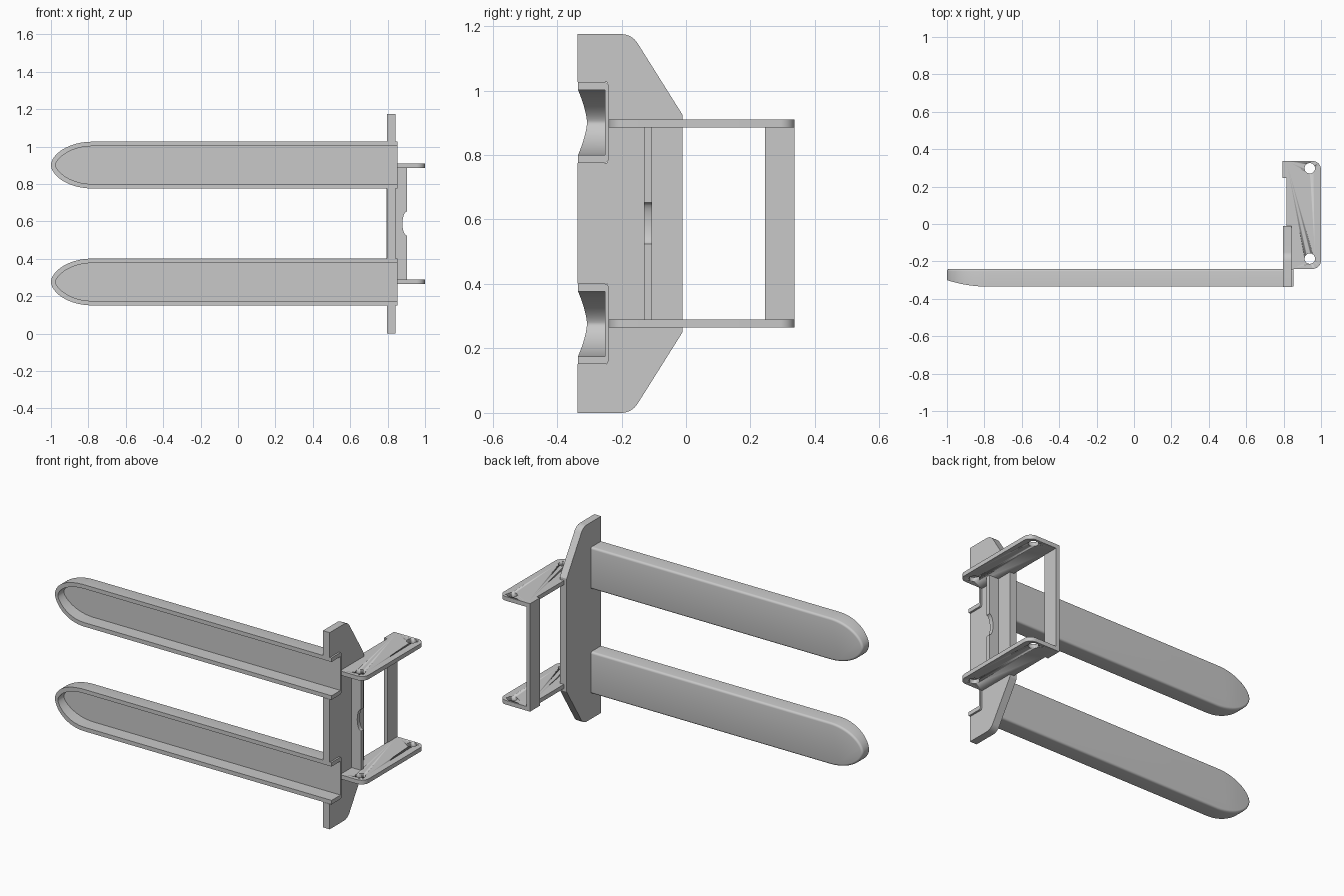
import bpy, bmesh, math
from mathutils import Vector

cube = bpy.data.objects.get("Cube")
if cube:
    bpy.data.objects.remove(cube, do_unlink=True)

steel = bpy.data.materials.new("grey steel")
steel.use_nodes = True
GREY = (0.58, 0.58, 0.58, 1)
steel.diffuse_color = GREY
steel.node_tree.nodes["Principled BSDF"].inputs["Base Color"].default_value = GREY


def finish(name, bm):
    bmesh.ops.recalc_face_normals(bm, faces=bm.faces)
    mesh = bpy.data.meshes.new(name)
    bm.to_mesh(mesh)
    bm.free()
    mesh.materials.append(steel)
    ob = bpy.data.objects.new(name, mesh)
    bpy.context.collection.objects.link(ob)
    bpy.ops.object.select_all(action="DESELECT")
    ob.select_set(True)
    bpy.context.view_layer.objects.active = ob
    bpy.ops.object.shade_smooth_by_angle(angle=math.radians(30))
    return ob


def rounded(corners, steps=8):
    """Corners are (a, b) or (a, b, radius); returns the filleted outline."""
    out = []
    for i, c in enumerate(corners):
        p = Vector(c[:2])
        if len(c) == 2:
            out.append(p)
            continue
        u = (Vector(corners[i - 1][:2]) - p).normalized()
        v = (Vector(corners[(i + 1) % len(corners)][:2]) - p).normalized()
        half = math.acos(u.dot(v)) / 2
        centre = p + (u + v).normalized() * c[2] / math.sin(half)
        start = p + u * c[2] / math.tan(half) - centre
        end = p + v * c[2] / math.tan(half) - centre
        for k in range(steps + 1):
            blend = start.lerp(end, k / steps)
            out.append(centre + blend.normalized() * c[2])
    return out


def prism(name, outline, low, high, place):
    """Extrude a 2D outline; place(a, b, depth) gives the 3D position."""
    bm = bmesh.new()
    rings = [[bm.verts.new(place(p[0], p[1], d)) for p in outline] for d in (low, high)]
    for ring in rings:
        bm.faces.new(ring)
    n = len(outline)
    for i in range(n):
        j = (i + 1) % n
        bm.faces.new((rings[0][i], rings[0][j], rings[1][j], rings[1][i]))
    return finish(name, bm)


def along_x(a, b, d): return (d, a, b)
def along_y(a, b, d): return (a, d, b)
def along_z(a, b, d): return (a, b, d)


def box(name, x, y, z):
    return prism(name, [(x[0], y[0]), (x[1], y[0]), (x[1], y[1]), (x[0], y[1])], *z, along_z)


FRONT, BACK, END = -0.335, -0.24, 0.853
FORKS = {"lower": 0.276, "upper": 0.901}
HALF = 0.125


def fork(name, z):
    """Open channel with a pointed round nose and a swept front rim."""
    bm = bmesh.new()

    def loop(inset, y, power=1.12):
        hw, nose, start = HALF - inset, 0.22 - inset, -0.78
        pts = [(END, hw)]
        for k in range(33):
            a = math.pi * k / 32
            c = math.cos(a)
            pts.append((start - nose * math.sin(a), hw * math.copysign(abs(c) ** power, c)))
        pts.append((END, -hw))
        verts = []
        for px, pz in pts:
            t = max(0, (start - px) / 0.22)
            verts.append(bm.verts.new((px, FRONT + 0.035 * t * t if y is None else y, z + pz)))
        return verts

    r = 0.013
    loops = [loop(0.024, -0.251, 1.3), loop(0.024, None, 1.3), loop(0, None)]
    for k in range(5):
        a = math.pi / 2 * k / 4
        loops.append(loop(r * (1 - math.cos(a)), BACK - r * (1 - math.sin(a))))
    for low, high in zip(loops, loops[1:]):
        for i in range(len(low) - 1):
            bm.faces.new((low[i], low[i + 1], high[i + 1], high[i]))
    bm.faces.new(loops[0])
    bm.faces.new(loops[-1])
    bm.faces.new([l[0] for l in loops] + [l[-1] for l in reversed(loops)])
    return finish(name, bm)


for side, z in FORKS.items():
    fork(side + "_fork", z)

# Carrier plate, notched where the forks pass through
TOP = 1.175
edge = -0.337
outline = [(edge, 0), (-0.168, 0, 0.06), (-0.011, 0.25), (-0.011, TOP - 0.25),
           (-0.168, TOP, 0.06), (edge, TOP)]
for z in reversed(FORKS.values()):
    outline += [(edge, z + HALF), (-0.245, z + HALF), (-0.245, z - HALF), (edge, z - HALF)]
prism("carrier_plate", rounded(outline), 0.797, 0.842, along_x)

# Horizontal hinge plates with pin holes
hinge = rounded([(0.842, -0.24), (1, -0.24, 0.045), (1, 0.337, 0.045),
                 (0.815, 0.337), (0.815, -0.011), (0.842, -0.011)])
circle = [(math.cos(math.tau * k / 32) * 0.028, math.sin(math.tau * k / 32) * 0.028)
          for k in range(32)]
for side, z in (("lower", 0.265), ("upper", 0.885)):
    plate = prism(side + "_hinge_plate", hinge, z, z + 0.025, along_z)
    for y in (-0.185, 0.298):
        cutter = prism("pin_cutter", [(0.94 + a, y + b) for a, b in circle],
                       z - 0.05, z + 0.08, along_z)
        cutter.hide_render = True
        mod = plate.modifiers.new("pin_hole", "BOOLEAN")
        mod.operation, mod.solver, mod.object = "DIFFERENCE", "EXACT", cutter
        bpy.context.view_layer.objects.active = plate
        bpy.ops.object.modifier_apply(modifier=mod.name)
        bpy.data.objects.remove(cutter, do_unlink=True)

# Upright bar joining the hinge plates at the back
box("back_upright", (0.795, 0.818), (0.245, 0.337), (0.265, 0.91))

# Stiffening web with a scalloped edge
web = [(0.842, 0.29), (0.903, 0.29)]
for k in range(13):
    a = math.pi * (k / 12 - 0.5)
    web.append((0.903 - 0.024 * math.cos(a), 0.588 + 0.064 * math.sin(a)))
web += [(0.903, 0.885), (0.842, 0.885)]
prism("stiffening_web", web, -0.13, -0.105, along_y)
